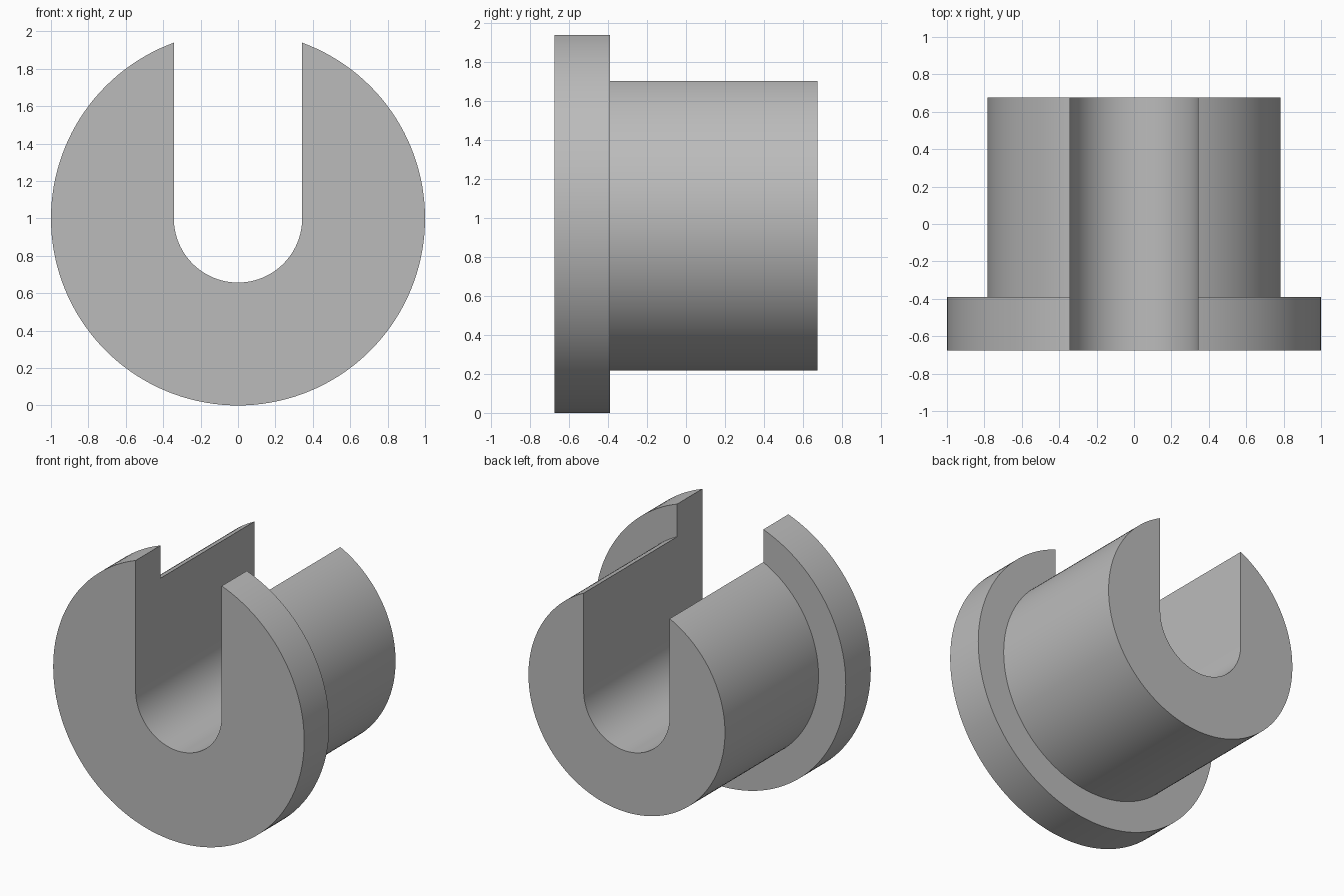
import bpy
import bmesh
from math import asin, cos, sin, pi, sqrt

cube = bpy.data.objects.get("Cube")
if cube:
    bpy.data.objects.remove(cube, do_unlink=True)

FLANGE_R, BARREL_R, SLOT_R = 1.0, 0.783, 0.343
FRONT, STEP, BACK = -0.675, -0.39, 0.675
AXIS_Z = 1.0
ARC, SLOT = 128, 48

steel = bpy.data.materials.new("grey_steel")
steel.use_nodes = True
grey = (0.5, 0.5, 0.5, 1.0)
steel.diffuse_color = grey
steel.node_tree.nodes["Principled BSDF"].inputs["Base Color"].default_value = grey

bm = bmesh.new()


def outer_arc(radius, y):
    """Open arc from the left slot lip, round the bottom, to the right lip."""
    start = pi / 2 - asin(SLOT_R / radius)
    sweep = 2 * pi - 2 * asin(SLOT_R / radius)
    return [bm.verts.new((radius * cos(start - sweep * i / ARC), y,
                          AXIS_Z + radius * sin(start - sweep * i / ARC)))
            for i in range(ARC + 1)]


def slot_arc(y):
    """Rounded slot floor, from right to left."""
    return [bm.verts.new((SLOT_R * cos(pi + pi * i / SLOT), y,
                          AXIS_Z + SLOT_R * sin(pi + pi * i / SLOT)))
            for i in range(SLOT + 1)]


def bridge(a, b):
    for i in range(len(a) - 1):
        bm.faces.new((a[i], a[i + 1], b[i + 1], b[i]))


# Outer surfaces: flange rim, shoulder and barrel
rim_front = outer_arc(FLANGE_R, FRONT)
rim_back = outer_arc(FLANGE_R, STEP)
barrel_front = outer_arc(BARREL_R, STEP)
barrel_back = outer_arc(BARREL_R, BACK)
bridge(rim_front, rim_back)
bridge(rim_back, barrel_front)
bridge(barrel_front, barrel_back)

# Slot floor and its two upright walls
floor_front, floor_back = slot_arc(FRONT), slot_arc(BACK)
bridge(floor_front, floor_back)
for lip, foot in ((0, -1), (-1, 0)):
    bm.faces.new((rim_front[lip], rim_back[lip], barrel_front[lip],
                  barrel_back[lip], floor_back[foot], floor_front[foot]))

# Flat end faces
bm.faces.new(rim_front + floor_front)
bm.faces.new(barrel_back + floor_back)
bmesh.ops.recalc_face_normals(bm, faces=bm.faces)

mesh = bpy.data.meshes.new("slotted_flanged_bushing")
bm.to_mesh(mesh)
bm.free()
mesh.materials.append(steel)
bushing = bpy.data.objects.new("slotted_flanged_bushing", mesh)
bpy.context.collection.objects.link(bushing)

bpy.ops.object.select_all(action="DESELECT")
bushing.select_set(True)
bpy.context.view_layer.objects.active = bushing
bpy.ops.object.shade_smooth_by_angle()
